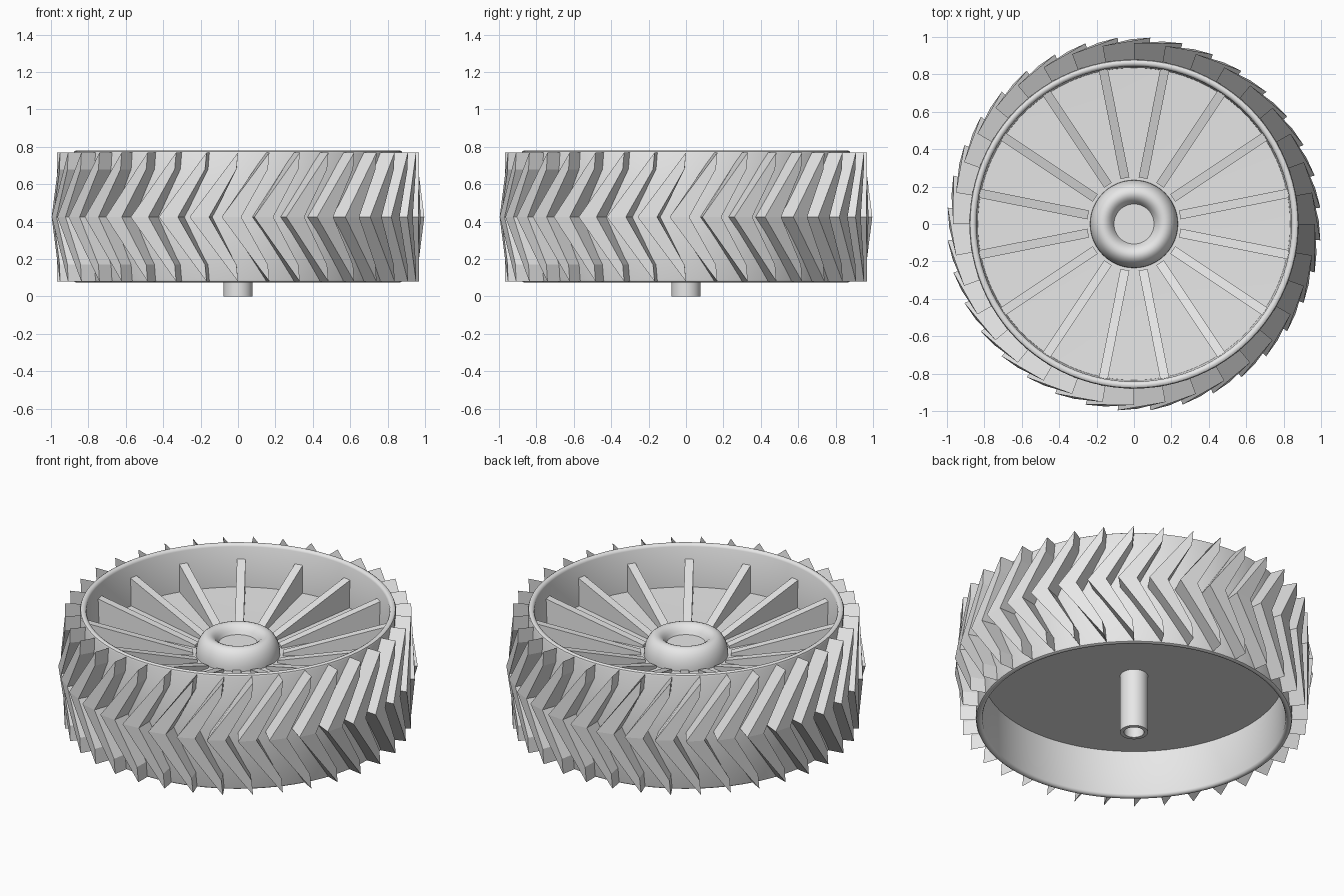
import bpy, bmesh, math
from mathutils import Vector

cube = bpy.data.objects.get("Cube")
if cube:
    bpy.data.objects.remove(cube, do_unlink=True)

grey = bpy.data.materials.new("light_grey")
grey.use_nodes = True
COLOUR = (0.8, 0.8, 0.8, 1)
grey.diffuse_color = COLOUR
grey.node_tree.nodes["Principled BSDF"].inputs["Base Color"].default_value = COLOUR


def polar(radius, degrees, z):
    a = math.radians(degrees)
    return Vector((radius * math.cos(a), radius * math.sin(a), z))


def finish(name, bm, smooth=False):
    bmesh.ops.recalc_face_normals(bm, faces=bm.faces)
    mesh = bpy.data.meshes.new(name)
    bm.to_mesh(mesh)
    bm.free()
    mesh.materials.append(grey)
    obj = bpy.data.objects.new(name, mesh)
    bpy.context.collection.objects.link(obj)
    if smooth:
        bpy.ops.object.select_all(action='DESELECT')
        obj.select_set(True)
        bpy.context.view_layer.objects.active = obj
        bpy.ops.object.shade_smooth_by_angle(angle=math.radians(35))
    return obj


def lathe(name, profile, steps):
    """Spin an (r, z) profile that starts and ends on the axis."""
    bm = bmesh.new()
    verts = [bm.verts.new((r, 0, z)) for r, z in profile]
    edges = [bm.edges.new(pair) for pair in zip(verts, verts[1:])]
    bmesh.ops.spin(bm, geom=verts + edges, cent=(0, 0, 0), axis=(0, 0, 1),
                   angle=math.tau, steps=steps)
    bmesh.ops.remove_doubles(bm, verts=bm.verts, dist=0.0001)
    return finish(name, bm, smooth=True)


# Rim with rounded lips and the web disc between them
lathe("rim", [(0, .36), (.838, .36), (.843, .09), (.848, .08), (.857, .075),
              (.868, .075), (.876, .08), (.88, .09), (.88, .765), (.876, .775),
              (.868, .78), (.857, .78), (.848, .775), (.843, .765),
              (.835, .52), (.24, .5), (0, .5)], 96)

# Domed hub with a dished centre
dome = []
for i in range(13):
    t = math.radians(146) * i / 12
    dome.append((.165 + .07 * math.cos(t), .5 + .12 * math.sin(t)))
lathe("hub", [(0, .48), (.235, .48)] + dome + [(0, dome[-1][1])], 48)

# Hollow axle stub below the web
lathe("axle", [(0, .3), (.056, .3), (.056, 0), (.078, 0), (.078, .38), (0, .38)], 32)

# Tapered ribs from the hub out to the rim
bm = bmesh.new()
RIBS = 16
for i in range(RIBS):
    turn = 360 / RIBS * (i + .5)
    along = polar(1, turn, 0)
    across = polar(1, turn + 90, 0) * .024
    sides = []
    for sign in (-1, 1):
        sides.append([bm.verts.new(along * r + across * sign + Vector((0, 0, z)))
                      for r, z in ((.25, .48), (.845, .48), (.845, .69), (.25, .515))])
    bm.faces.new(sides[0])
    bm.faces.new(sides[1])
    for k in range(4):
        n = (k + 1) % 4
        bm.faces.new((sides[0][k], sides[0][n], sides[1][n], sides[1][k]))
finish("ribs", bm)

# Chevron treads that taper to a blade at both ends
bm = bmesh.new()
TREADS = 36
MID = .425
# (angle offset, height from the middle, outer radius)
upper = [(15, .345, .967), (14.5, .255, .967)]
outline = ([(0, 0, 1.0)] + upper + [(6, 0, .988)]
           + [(a, -h, r) for a, h, r in reversed(upper)])
for i in range(TREADS):
    start = 360 / TREADS * (i + .5)
    outer = [bm.verts.new(polar(r, start + a, MID + h)) for a, h, r in outline]
    inner = [bm.verts.new(polar(.862, start + a, MID + h)) for a, h, r in outline]
    for ring in (outer, inner):
        bm.faces.new(ring[:4])
        bm.faces.new([ring[0]] + ring[3:])
    for k in range(6):
        n = (k + 1) % 6
        bm.faces.new((outer[k], outer[n], inner[n], inner[k]))
finish("treads", bm)
